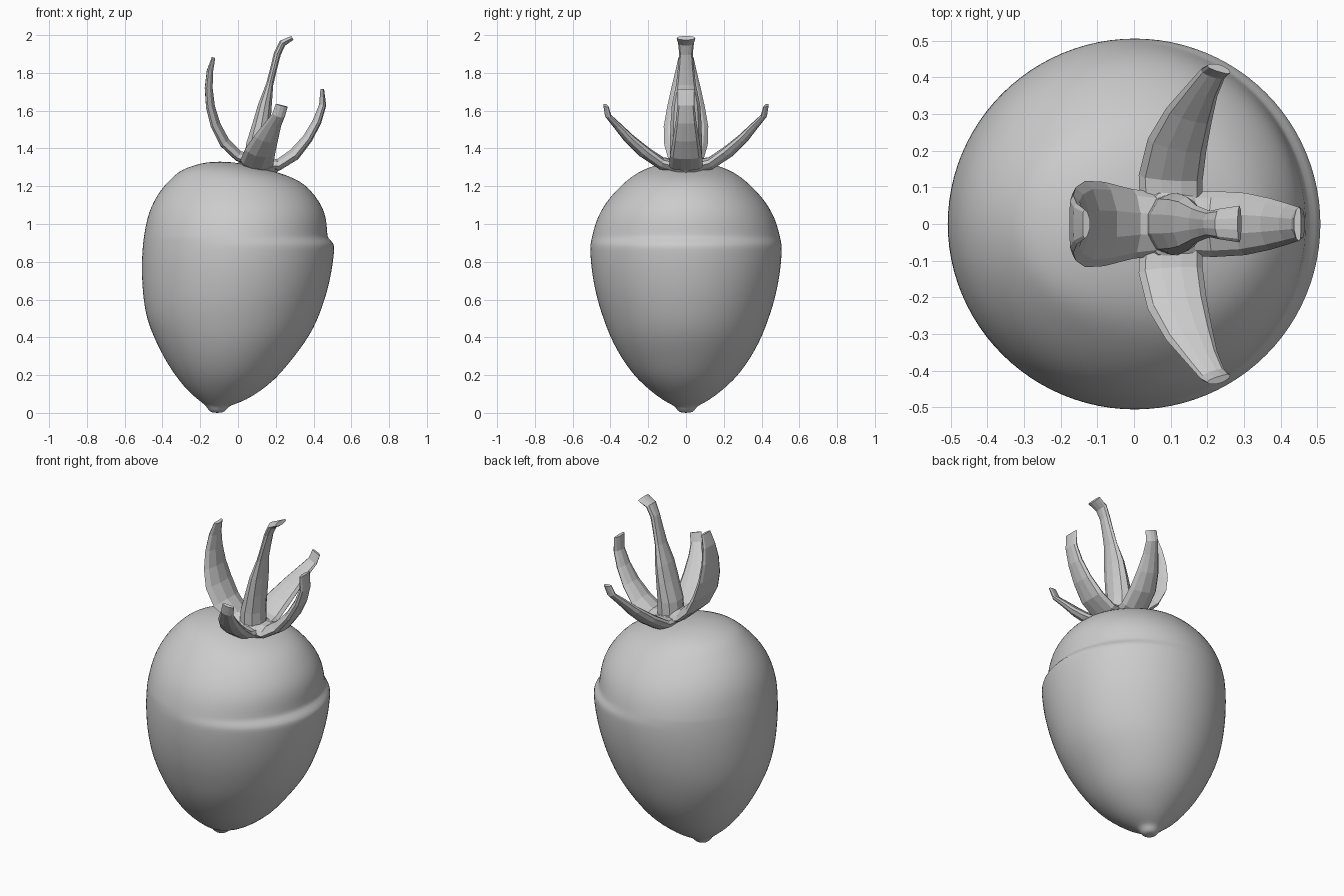
import bpy, bmesh, math
from mathutils import Vector


def loft(name, rings, smooth):
    """Skin a list of closed point rings and cap both ends."""
    bm = bmesh.new()
    loops = [[bm.verts.new(p) for p in ring] for ring in rings]
    n = len(loops[0])
    for a, b in zip(loops, loops[1:]):
        for i in range(n):
            j = (i + 1) % n
            bm.faces.new((a[i], a[j], b[j], b[i]))
    bm.faces.new(loops[0][::-1])
    bm.faces.new(loops[-1])
    bmesh.ops.recalc_face_normals(bm, faces=bm.faces)
    for f in bm.faces:
        f.smooth = smooth
    me = bpy.data.meshes.new(name)
    bm.to_mesh(me)
    bm.free()
    ob = bpy.data.objects.new(name, me)
    bpy.context.collection.objects.link(ob)
    return ob


def sepal(name, stations, side, sides=10, cup=0.15):
    """Sweep a flattened, slightly cupped oval; station = (x, y, z, half width, half thickness)."""
    pts = [Vector(s[:3]) for s in stations]
    side = Vector(side).normalized()
    rings = []
    for i, (p, s) in enumerate(zip(pts, stations)):
        t = (pts[min(i + 1, len(pts) - 1)] - pts[max(i - 1, 0)]).normalized()
        u = (side - t * side.dot(t)).normalized()
        v = t.cross(u)
        ring = []
        for k in range(sides):
            a = 2 * math.pi * k / sides
            c = math.cos(a)
            ring.append(p + u * s[3] * c + v * (s[4] * math.sin(a) + cup * s[3] * (c * c - 0.5)))
        rings.append(ring)
    return loft(name, rings, False)


# Fruit: height, left edge, right edge, half depth (with blossom nub and side lip)
body = [
    (0.0, -.135, -.085, .025), (.012, -.155, -.065, .045), (.035, -.168, -.05, .058),
    (.045, -.18, -.02, .08), (.07, -.21, .045, .125), (.11, -.26, .11, .18),
    (.175, -.315, .195, .255), (.25, -.368, .26, .315), (.33, -.412, .323, .365),
    (.41, -.45, .38, .405), (.49, -.481, .42, .435), (.57, -.497, .45, .462),
    (.65, -.506, .475, .482), (.73, -.51, .493, .497), (.81, -.51, .506, .506),
    (.87, -.506, .511, .508), (.895, -.504, .511, .507), (.925, -.5, .478, .5),
    (.94, -.498, .474, .497), (1.0, -.488, .471, .482), (1.06, -.473, .461, .457),
    (1.12, -.447, .431, .42), (1.18, -.41, .385, .368), (1.225, -.37, .333, .32),
    (1.26, -.333, .255, .275), (1.285, -.3, .17, .23), (1.305, -.25, .09, .18),
    (1.32, -.2, .015, .115), (1.33, -.14, -.05, .05)]
segs = 48
rings = []
for z, xl, xr, hy in body:
    cx, hx = (xl + xr) / 2, (xr - xl) / 2
    rings.append([(cx + hx * math.cos(2 * math.pi * k / segs),
                   hy * math.sin(2 * math.pi * k / segs), z) for k in range(segs)])
fruit = loft("fruit", rings, True)
mod = fruit.modifiers.new("smooth", 'SUBSURF')
mod.levels = mod.render_levels = 1

# Calyx hub where the sepals meet
bpy.ops.mesh.primitive_uv_sphere_add(segments=12, ring_count=6, location=(.11, 0, 1.315))
hub = bpy.context.object
hub.name = "calyx_hub"
hub.scale = (.115, .11, .05)
hub.rotation_euler = (0, math.radians(13), 0)

# Central stem with hooked tip
sepal("stem", [(.10, 0, 1.30, .085, .075), (.105, 0, 1.42, .085, .065), (.125, 0, 1.53, .082, .05),
               (.143, 0, 1.63, .075, .038), (.168, 0, 1.74, .052, .02), (.188, 0, 1.82, .043, .019),
               (.208, 0, 1.90, .036, .02), (.235, 0, 1.957, .042, .02), (.288, 0, 1.985, .05, .012)],
      (0, 1, 0), cup=0)

# Left sepal, broad and upright
sepal("left_sepal", [(.08, 0, 1.33, .085, .035), (.0, 0, 1.355, .095, .03), (-.075, 0, 1.425, .115, .03),
                     (-.125, 0, 1.52, .118, .028), (-.152, 0, 1.62, .1, .025),
                     (-.16, 0, 1.72, .078, .022), (-.152, 0, 1.81, .056, .018),
                     (-.132, 0, 1.882, .04, .01)], (0, 1, 0))

# Right sepal
sepal("right_sepal", [(.13, 0, 1.315, .085, .035), (.215, 0, 1.31, .09, .032), (.30, 0, 1.365, .085, .034),
                      (.37, 0, 1.45, .07, .028), (.42, 0, 1.54, .055, .025),
                      (.45, 0, 1.63, .045, .02), (.448, 0, 1.715, .048, .01)],
      (0, -1, 0), cup=.1)

# Front and back sepals, mirrored across y
for name, s in (("front_sepal", -1), ("back_sepal", 1)):
    path = [(.10, .05, 1.31, .085, .035), (.10, .13, 1.325, .088, .033), (.118, .22, 1.385, .082, .034),
            (.15, .30, 1.455, .066, .028), (.185, .365, 1.525, .046, .02),
            (.215, .412, 1.575, .036, .015), (.232, .424, 1.628, .034, .01)]
    sepal(name, [(x, s * y, z, w, t) for x, y, z, w, t in path], (-s, .3, .2 * s), cup=.1)
